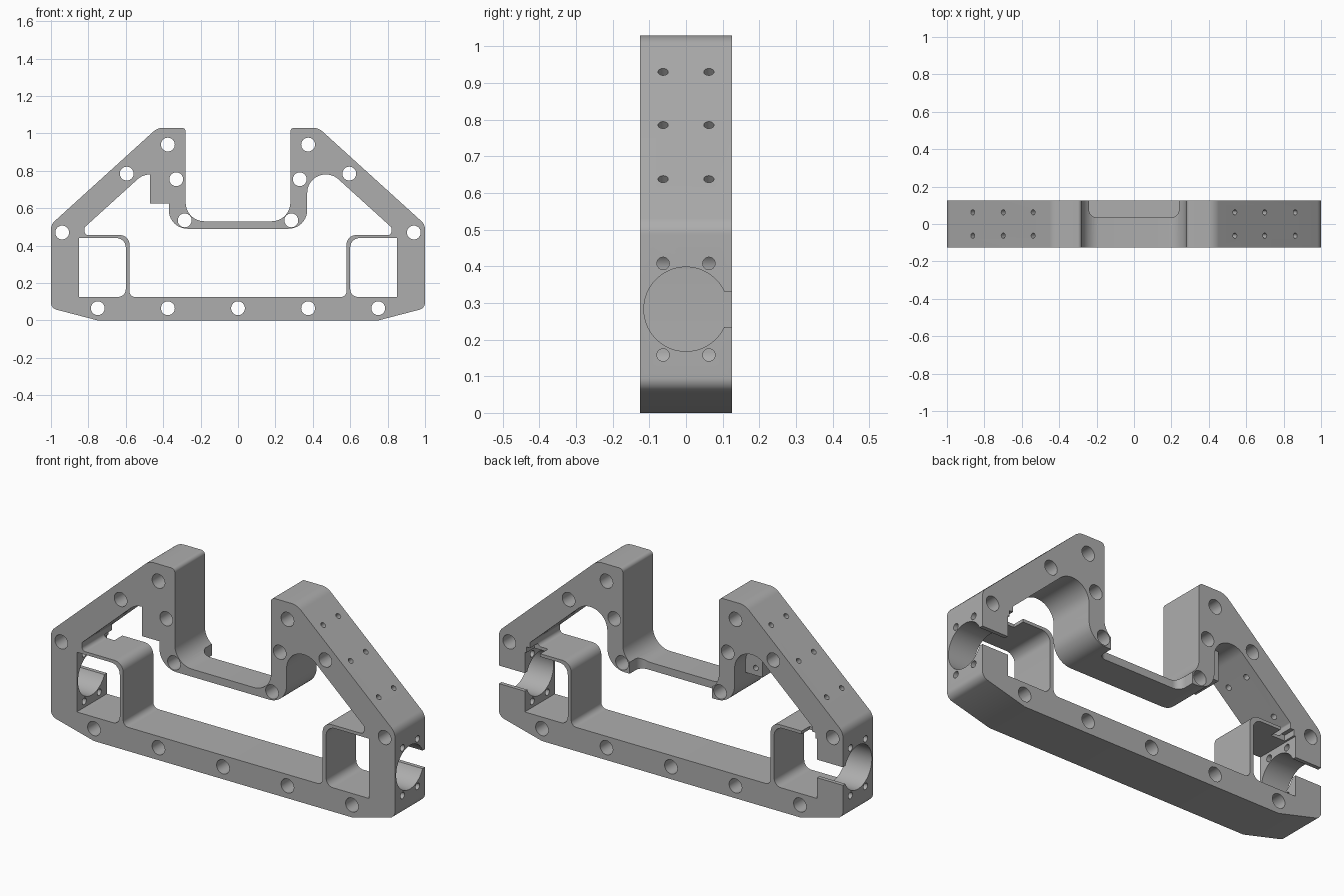
import bpy, bmesh, math
from mathutils import Vector, Matrix

old = bpy.data.objects.get("Cube")
if old:
    bpy.data.objects.remove(old, do_unlink=True)

HALF = 0.125      # half depth of the frame
STEP = 0.035      # depth of the rear relief
SLOPE = Vector((0.67, 0, 0.74)).normalized()

grey = bpy.data.materials.new("machined grey")
grey.use_nodes = True
grey.diffuse_color = (0.42, 0.42, 0.42, 1)
grey.node_tree.nodes["Principled BSDF"].inputs["Base Color"].default_value = grey.diffuse_color


def rounded(points, steps=10):
    """Replace each (x, z, radius) corner by a tangent arc."""
    out = []
    for i, (x, z, r) in enumerate(points):
        p = Vector((x, z))
        if r == 0:
            out.append(p)
            continue
        a = (Vector(points[i - 1][:2]) - p).normalized()
        b = (Vector(points[(i + 1) % len(points)][:2]) - p).normalized()
        half = a.angle(b) / 2
        centre = p + (a + b).normalized() * r / math.sin(half)
        start = p + a * r / math.tan(half) - centre
        end = p + b * r / math.tan(half) - centre
        sweep = start.angle_signed(end)
        for k in range(steps + 1):
            out.append(centre + Matrix.Rotation(-sweep * k / steps, 2) @ start)
    return out


def mirrored(points):
    return points + [(-x, z, r) for x, z, r in reversed(points)]


def finish(name, bm):
    bmesh.ops.recalc_face_normals(bm, faces=bm.faces)
    mesh = bpy.data.meshes.new(name)
    bm.to_mesh(mesh)
    bm.free()
    mesh.materials.append(grey)
    obj = bpy.data.objects.new(name, mesh)
    bpy.context.scene.collection.objects.link(obj)
    return obj


def extrude(name, points, lo, hi, plan=False):
    """Extrude a profile along y, or along z when it is a plan outline."""
    bm = bmesh.new()
    verts = [bm.verts.new((p.x, p.y, lo) if plan else (p.x, lo, p.y)) for p in rounded(points)]
    face = bm.faces.new(verts)
    ext = bmesh.ops.extrude_face_region(bm, geom=[face])["geom"]
    move = Vector((0, 0, hi - lo)) if plan else Vector((0, hi - lo, 0))
    bmesh.ops.translate(bm, vec=move, verts=[v for v in ext if isinstance(v, bmesh.types.BMVert)])
    return finish(name, bm)


def box(name, lo, hi):
    lo, hi = Vector(lo), Vector(hi)
    bm = bmesh.new()
    bmesh.ops.create_cube(bm, size=1)
    bmesh.ops.scale(bm, vec=hi - lo, verts=bm.verts)
    bmesh.ops.translate(bm, vec=(lo + hi) / 2, verts=bm.verts)
    return finish(name, bm)


def rod(name, a, b, radius, sides=24):
    a, b = Vector(a), Vector(b)
    bm = bmesh.new()
    turn = (b - a).to_track_quat('Z', 'Y').to_matrix().to_4x4()
    bmesh.ops.create_cone(bm, cap_ends=True, segments=sides, radius1=radius, radius2=radius,
                          depth=(b - a).length, matrix=Matrix.Translation((a + b) / 2) @ turn)
    return finish(name, bm)


# Main frame with the open notch at the top
frame = extrude("frame", mirrored([
    (0.75, 0, 0), (1, 0.065, 0.04), (1, 0.513, 0.06), (0.43, 1.03, 0.08),
    (0.28, 1.03, 0.02), (0.28, 0.53, 0.1)]), -HALF, HALF)

# Large opening, which leaves the thin box walls standing
cutters = [extrude("opening_cutter", mirrored([
    (0.58, 0.125, 0.03), (0.58, 0.456, 0.05), (0.82, 0.456, 0.02), (0.82, 0.498, 0.01),
    (0.509, 0.78, 0.098), (0.37, 0.78, 0.098), (0.37, 0.49, 0.1)]), -0.3, 0.3)]

# Mounting block under the right arch
block = box("arch_block", (-0.47, -HALF, 0.626), (-0.3, STEP, 0.85))

# Rear relief of the notch floor
cutters.append(extrude("floor_relief_cutter", [
    (-0.24, 0.3, 0), (0.24, 0.3, 0), (0.24, STEP, 0.04), (-0.24, STEP, 0.04)], 0.4, 0.6, True))

for s in (-1, 1):
    # Box interior, round end opening, its rear slot and the box top notch
    cutters.append(extrude("box_cutter", [
        (s * 0.85, 0.126, 0), (s * 0.6, 0.126, 0.04), (s * 0.6, 0.44, 0.05), (s * 0.85, 0.44, 0)],
        -0.3, 0.3))
    cutters.append(rod("end_opening_cutter", (s * 0.8, 0, 0.283), (s * 1.1, 0, 0.283), 0.115, 64))
    for name, lo, hi in (("slot_cutter", (0.8, 0.07, 0.235), (1.1, 0.2, 0.33)),
                         ("box_top_cutter", (0.76, 0.06, 0.42), (0.84, 0.2, 0.47))):
        xs = sorted((s * lo[0], s * hi[0]))
        cutters.append(box(name, (xs[0], *lo[1:]), (xs[1], *hi[1:])))
    # Through holes from front to back
    for x, z in ((0.94, 0.47), (0.375, 0.94), (0.595, 0.785), (0.33, 0.755),
                 (0.285, 0.535), (0.375, 0.065), (0.75, 0.065)):
        cutters.append(rod("bolt_cutter", (s * x, -0.2, z), (s * x, 0.2, z), 0.037, 32))
    # Small screw holes in the ends and the sloping arms
    for y in (-0.0625, 0.0625):
        for z in (0.158, 0.408):
            cutters.append(rod("end_screw_cutter", (s * 0.8, y, z), (s * 1.1, y, z), 0.017))
        for x, z in ((0.855, 0.63), (0.69, 0.775), (0.53, 0.92)):
            a = Vector((x, y, z)) + SLOPE * 0.08
            b = Vector((x, y, z)) - SLOPE * 0.18
            cutters.append(rod("arm_screw_cutter", (s * a.x, y, a.z), (s * b.x, y, b.z), 0.014))
cutters.append(rod("bolt_cutter", (0, -0.2, 0.065), (0, 0.2, 0.065), 0.037, 32))
for z in (0.665, 0.74):
    cutters.append(rod("block_screw_cutter", (-0.43, -0.04, z), (-0.43, 0.1, z), 0.014))


def boolean(obj, operation):
    mod = frame.modifiers.new(obj.name, 'BOOLEAN')
    mod.operation = operation
    mod.solver = 'EXACT'
    mod.object = obj


# Cut the opening first, add the block, then make all other cuts
boolean(cutters[0], 'DIFFERENCE')
boolean(block, 'UNION')
for c in cutters[1:]:
    boolean(c, 'DIFFERENCE')
bpy.context.view_layer.update()
result = bpy.data.meshes.new_from_object(frame.evaluated_get(bpy.context.evaluated_depsgraph_get()))
frame.modifiers.clear()
frame.data = result
for helper in cutters + [block]:
    bpy.data.objects.remove(helper, do_unlink=True)

frame.data.materials.clear()
frame.data.materials.append(grey)
for poly in frame.data.polygons:
    poly.material_index = 0
bpy.ops.object.select_all(action='DESELECT')
frame.select_set(True)
bpy.context.view_layer.objects.active = frame
bpy.ops.object.shade_smooth_by_angle(angle=math.radians(30))
